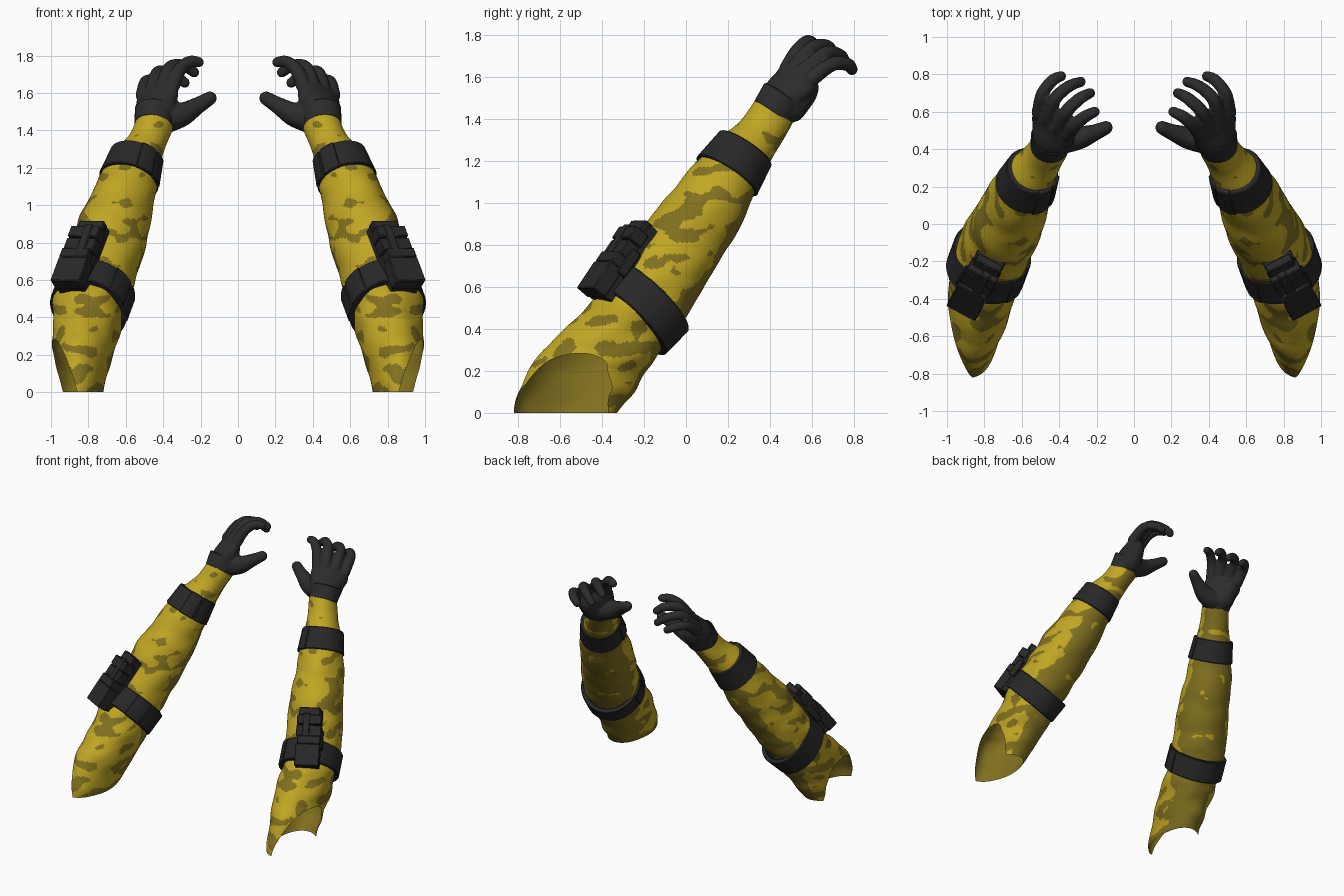
import bpy, bmesh, math
from mathutils import Vector, Matrix, noise

cube = bpy.data.objects.get("Cube")
if cube:
    bpy.data.objects.remove(cube, do_unlink=True)


def material(name, rgb):
    m = bpy.data.materials.new(name)
    m.use_nodes = True
    m.diffuse_color = (*rgb, 1)
    bsdf = m.node_tree.nodes["Principled BSDF"]
    bsdf.inputs["Base Color"].default_value = (*rgb, 1)
    bsdf.inputs["Roughness"].default_value = 0.8
    return m


yellow = material("yellow cloth", (0.53, 0.38, 0.017))
olive = material("olive camouflage", (0.22, 0.163, 0.014))
glove_black = material("glove black", (0.025, 0.025, 0.025))
strap_black = material("strap black", (0.021, 0.021, 0.022))


def finish(bm, name, mats, modify=None, angle=40):
    """Make the left part, and its mirrored right twin."""
    for side, sign in (("left", 1), ("right", -1)):
        copy = bm.copy()
        if sign < 0:
            bmesh.ops.transform(copy, matrix=Matrix.Scale(-1, 4, (1, 0, 0)), verts=copy.verts)
            bmesh.ops.reverse_faces(copy, faces=copy.faces)
        mesh = bpy.data.meshes.new(side + "_" + name)
        copy.to_mesh(mesh)
        copy.free()
        for m in mats:
            mesh.materials.append(m)
        ob = bpy.data.objects.new(side + "_" + name, mesh)
        bpy.context.scene.collection.objects.link(ob)
        bpy.ops.object.select_all(action='DESELECT')
        ob.select_set(True)
        bpy.context.view_layer.objects.active = ob
        bpy.ops.object.shade_smooth_by_angle(angle=math.radians(angle))
        if modify:
            modify(ob)
    bm.free()


def spline(points, steps):
    """Smooth interpolation through stations of any width."""
    pts = [points[0]] + list(points) + [points[-1]]
    out = []
    for i in range(1, len(pts) - 2):
        for k in range(steps):
            t = k / steps
            out.append([0.5 * (2 * b + (c - a) * t + (2 * a - 5 * b + 4 * c - d) * t * t
                               + (3 * b - a - 3 * c + d) * t ** 3)
                        for a, b, c, d in zip(*pts[i - 1:i + 3])])
    return out + [list(points[-1])]


def frame(direction, ref=(1, 0, 0)):
    t = Vector(direction).normalized()
    u = Vector(ref)
    u = (u - t * u.dot(t)).normalized()
    return u, t.cross(u), t


def cut(bm, co, no):
    bmesh.ops.bisect_plane(bm, geom=bm.verts[:] + bm.edges[:] + bm.faces[:],
                           plane_co=co, plane_no=no, clear_outer=True)


# Sleeve: x, y, z, half width, half depth along the arm
SLEEVE = [
    (0.885, -0.615, -0.10, 0.14, 0.22), (0.86, -0.565, 0.06, 0.15, 0.23),
    (0.828, -0.43, 0.24, 0.168, 0.225), (0.80, -0.27, 0.42, 0.185, 0.205),
    (0.765, -0.17, 0.56, 0.195, 0.20), (0.68, 0.0, 0.83, 0.19, 0.195),
    (0.62, 0.13, 1.02, 0.17, 0.175), (0.56, 0.24, 1.19, 0.143, 0.145),
    (0.49, 0.35, 1.33, 0.105, 0.113), (0.445, 0.42, 1.44, 0.098, 0.103)]
SIDES = 128
path = spline(SLEEVE, 28)
bm = bmesh.new()
rings = []
for i, (x, y, z, a, b) in enumerate(path):
    before, after = path[max(i - 3, 0)], path[min(i + 3, len(path) - 1)]
    u, v, t = frame([q - p for p, q in zip(before[:3], after[:3])])
    ring = []
    for k in range(SIDES):
        ang = math.tau * k / SIDES
        off = u * math.cos(ang) * a + v * math.sin(ang) * b
        p = Vector((x, y, z)) + off
        # Cloth folds, stronger towards the upper arm
        fold = noise.noise(Vector((p.x * 5, p.y * 5, p.z * 9)))
        ring.append(bm.verts.new(p + off * fold * (0.10 if z < 0.6 else 0.06)))
    rings.append(ring)
for r0, r1 in zip(rings, rings[1:]):
    for k in range(SIDES):
        n = (k + 1) % SIDES
        bm.faces.new((r0[k], r0[n], r1[n], r1[k]))
# Flat lower edge and slanted armhole on the outer side
cut(bm, (0, 0, 0), (0, 0, -1))
cut(bm, (0.90, -0.58, 0), (1, -0.17, -0.25))
bm.normal_update()
# Plain olive lining inside the open end
lining = bm.copy()
cut(lining, (0, 0, 0.5), (0, 0, 1))
lining.normal_update()
for p, n in [(p, p.normal.copy()) for p in lining.verts]:
    p.co -= n * 0.004
bmesh.ops.reverse_faces(lining, faces=lining.faces)
for p in lining.verts:
    p.co.z = max(p.co.z, 0)
finish(lining, "sleeve_lining", [olive], angle=60)
# Camouflage blotches, and a mostly olive inner underside
under = Vector((-0.45, 0.82, -0.25))
for f in bm.faces:
    c = f.calc_center_median()
    n = noise.noise(Vector((c.x * 9 + c.z * 3 + 3, c.y * 7, c.z * 15)))
    n += 0.18 * noise.noise(c * 26)
    limit = 0.36 if c.z > 1.1 else 0.22
    limit -= 0.8 * min(1, max(0, (f.normal.dot(under) - 0.4) * 5))
    f.material_index = int(n > limit)
finish(bm, "sleeve", [yellow, olive], angle=60)


def band(bm, centre, direction, a, b, half, thick, start=0, end=360, taper=0.0):
    """Elliptical strap, or an arc of one, with a rectangular section."""
    u, v, t = frame(direction)
    full = end - start == 360
    count = max(4, (end - start) // 6)
    loops = []
    for k in range(count if full else count + 1):
        ang = math.radians(start + (end - start) * k / count)
        loop = []
        for h, r in ((-half, 0), (-half, thick), (half, thick), (half, 0)):
            s = 1 - taper * h / half
            p = u * math.cos(ang) * (a * s + r) + v * math.sin(ang) * (b * s + r)
            loop.append(bm.verts.new(Vector(centre) + p + t * h))
        loops.append(loop)
    pairs = list(zip(loops, loops[1:])) + ([(loops[-1], loops[0])] if full else [])
    for p, q in pairs:
        for j in range(4):
            m = (j + 1) % 4
            bm.faces.new((p[j], p[m], q[m], q[j]))
    if not full:
        bm.faces.new(loops[0])
        bm.faces.new(loops[-1])
    bmesh.ops.recalc_face_normals(bm, faces=bm.faces[:])


def soften(ob):
    bev = ob.modifiers.new("soft edges", 'BEVEL')
    bev.width = 0.005
    bev.segments = 1
    bev.limit_method = 'ANGLE'


# Straps with raised buckle panels
for name, centre, direction, a, b, taper, arcs in (
        ("forearm_strap", (0.564, 0.24, 1.195), (-0.25, 0.54, 0.81), 0.118, 0.124, 0.09,
         ((182, 216), (220, 256))),
        ("elbow_strap", (0.781, -0.208, 0.495), (-0.25, 0.68, 0.69), 0.176, 0.195, 0.0,
         ((172, 200), (204, 236)))):
    bm = bmesh.new()
    band(bm, centre, direction, a, b, 0.083, 0.035, taper=taper)
    for start, end in arcs:
        band(bm, centre, direction, a, b, 0.086, 0.042, start, end, taper)
    finish(bm, name, [strap_black], soften)

# Pouch on the outside of the elbow: across, along, out, then sizes
normal = Vector((0.36, -0.70, 0.60)).normalized()
along = Vector((-0.17, 0.31, 0.32))
along = (along - normal * along.dot(normal)).normalized()
across = along.cross(normal)
axes = Matrix((across, along, normal)).transposed().to_4x4()
POUCH = [
    (0, 0, -0.035, 0.165, 0.42, 0.06),
    (0, -0.135, 0.02, 0.175, 0.16, 0.08),
    (0.005, -0.025, 0.015, 0.165, 0.06, 0.09),
    (0, 0.045, 0.01, 0.18, 0.08, 0.07),
    (0, 0.125, 0.01, 0.175, 0.07, 0.085),
    (-0.005, 0.19, -0.005, 0.15, 0.06, 0.05),
    (-0.02, 0.02, 0.025, 0.05, 0.30, 0.06),
    (0.08, -0.01, -0.02, 0.04, 0.14, 0.05)]
place = Matrix.Translation((0.843, -0.325, 0.732)) @ axes
bm = bmesh.new()
for cx, cy, cz, sx, sy, sz in POUCH:
    bmesh.ops.create_cube(bm, size=1, matrix=place @ Matrix.Translation((cx, cy, cz))
                          @ Matrix.Diagonal((sx, sy, sz, 1)))
finish(bm, "pouch", [strap_black], soften, 30)

# Glove: beads along each digit, fused into one smooth skin
palm_axes = Matrix(frame((-0.07, 0.53, 0.845), (-0.77, -0.55, 0.33))).transposed().to_4x4()
PALM = [(0.447, 0.43, 1.44, 0.100, 0.095), (0.437, 0.465, 1.51, 0.118, 0.09),
        (0.432, 0.515, 1.57, 0.138, 0.066), (0.43, 0.53, 1.61, 0.128, 0.046)]
DIGITS = [
    [(0.39, 0.455, 1.465, 0.085), (0.30, 0.46, 1.485, 0.066),
     (0.22, 0.485, 1.53, 0.048), (0.15, 0.515, 1.572, 0.038)],
    [(0.35, 0.485, 1.64, 0.042), (0.315, 0.53, 1.72, 0.038),
     (0.26, 0.575, 1.766, 0.034), (0.21, 0.60, 1.765, 0.029)],
    [(0.40, 0.515, 1.64, 0.042), (0.362, 0.60, 1.735, 0.038),
     (0.29, 0.67, 1.745, 0.034), (0.235, 0.70, 1.71, 0.029)],
    [(0.455, 0.56, 1.625, 0.042), (0.425, 0.665, 1.71, 0.037),
     (0.35, 0.735, 1.70, 0.033), (0.285, 0.76, 1.655, 0.029)],
    [(0.508, 0.595, 1.59, 0.041), (0.49, 0.695, 1.66, 0.036),
     (0.435, 0.768, 1.66, 0.033), (0.39, 0.79, 1.635, 0.029)],
    [(0.45, 0.50, 1.46, 0.08), (0.46, 0.56, 1.53, 0.07), (0.47, 0.58, 1.57, 0.05)]]
bm = bmesh.new()
for x, y, z, a, b in spline(PALM, 5):
    bmesh.ops.create_icosphere(bm, subdivisions=3, radius=1,
                               matrix=Matrix.Translation((x, y, z)) @ palm_axes
                               @ Matrix.Diagonal((a, b, b * 0.8, 1)))
for digit in DIGITS:
    for x, y, z, r in spline(digit, 7):
        bmesh.ops.create_icosphere(bm, subdivisions=2, radius=r,
                                   matrix=Matrix.Translation((x, y, z)))


def fuse(ob):
    rem = ob.modifiers.new("fuse", 'REMESH')
    rem.mode = 'VOXEL'
    rem.voxel_size = 0.008
    rem.use_smooth_shade = True
    smooth = ob.modifiers.new("relax", 'SMOOTH')
    smooth.factor = 0.5
    smooth.iterations = 4


finish(bm, "glove", [glove_black], fuse, 180)

# Glove cuff, flaring towards the hand
bm = bmesh.new()
band(bm, (0.447, 0.435, 1.465), (-0.12, 0.58, 0.81), 0.095, 0.095, 0.052, 0.011, taper=-0.06)
finish(bm, "glove_cuff", [glove_black], soften)
